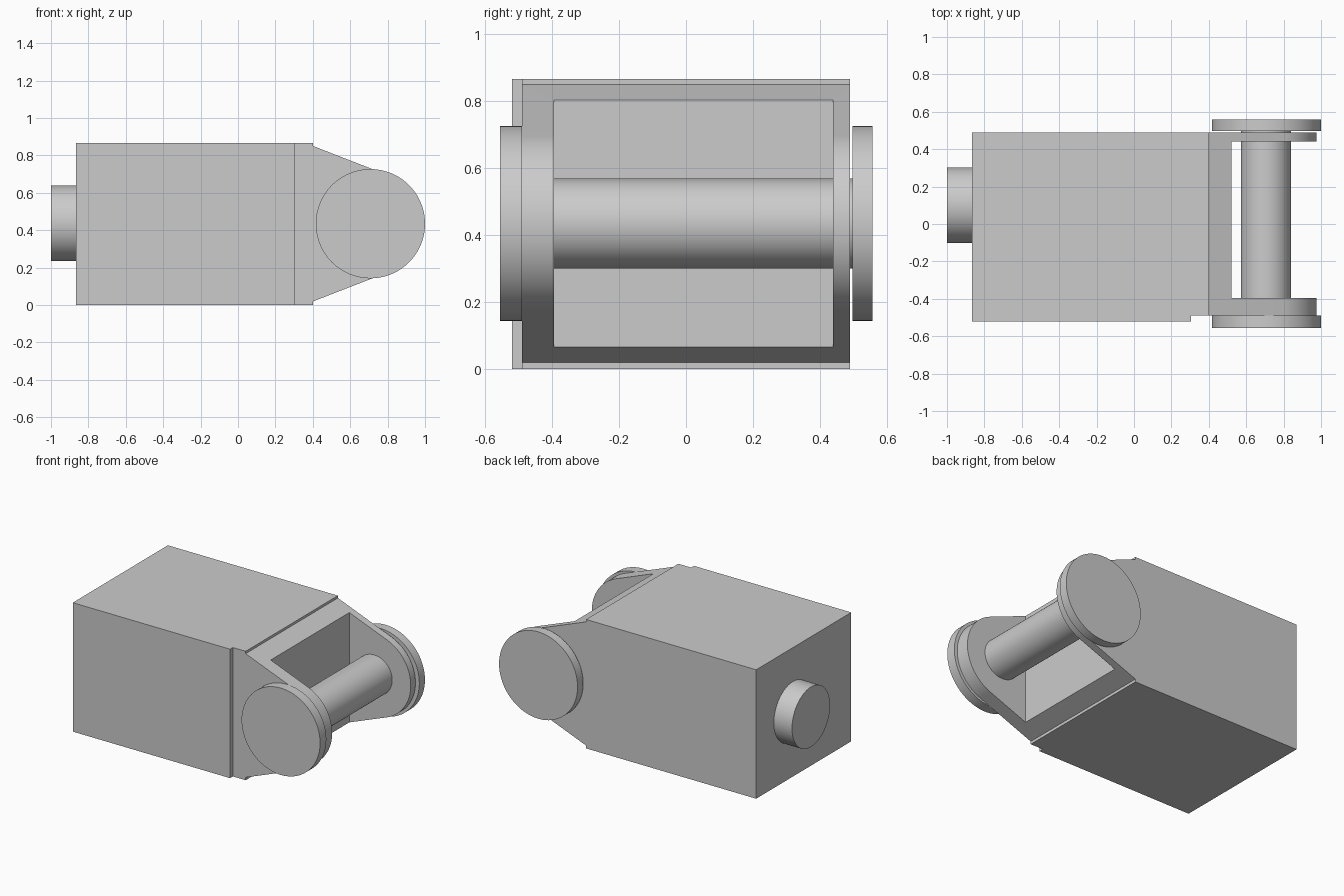
import bpy, bmesh, math
from mathutils import Vector

if "Cube" in bpy.data.objects:
    bpy.data.objects.remove(bpy.data.objects["Cube"])

AX, AZ = 0.705, 0.435  # hinge axis position in x and z


def prism(name, points, offset):
    """Extrude a closed outline of 3D points along an offset vector."""
    bm = bmesh.new()
    face = bm.faces.new([bm.verts.new(p) for p in points])
    ext = bmesh.ops.extrude_face_region(bm, geom=[face], use_keep_orig=True)
    verts = [g for g in ext["geom"] if isinstance(g, bmesh.types.BMVert)]
    bmesh.ops.translate(bm, verts=verts, vec=Vector(offset))
    bmesh.ops.recalc_face_normals(bm, faces=bm.faces)
    mesh = bpy.data.meshes.new(name)
    bm.to_mesh(mesh)
    bm.free()
    obj = bpy.data.objects.new(name, mesh)
    bpy.context.collection.objects.link(obj)
    return obj


def smooth(obj):
    bpy.ops.object.select_all(action='DESELECT')
    obj.select_set(True)
    bpy.context.view_layer.objects.active = obj
    bpy.ops.object.shade_smooth_by_angle(angle=math.radians(30))


def cylinder(name, radius, start, end):
    """Round bar between two points."""
    a, b = Vector(start), Vector(end)
    bpy.ops.mesh.primitive_cylinder_add(
        vertices=96, radius=radius, depth=(b - a).length, location=(a + b) / 2,
        rotation=(b - a).to_track_quat('Z', 'Y').to_euler())
    obj = bpy.context.object
    obj.name = name
    smooth(obj)
    return obj


# Main block with a stepped-in neck on the front side
outline = [(-0.865, -0.52), (0.305, -0.52), (0.305, -0.49),
           (0.40, -0.49), (0.40, 0.49), (-0.865, 0.49)]
prism("body_block", [(x, y, 0) for x, y in outline], (0, 0, 0.867))

# Fork: tapered side profile ending in a tangent arc
cx, r, half = 0.697, 0.28, 0.416
dx = cx - 0.40
tangent = math.atan2(half, -dx) - math.acos(r / math.hypot(dx, half))
steps = 48
profile = [(0.40, -0.49, AZ + half)]
for i in range(steps + 1):
    a = tangent * (1 - 2 * i / steps)
    profile.append((cx + r * math.cos(a), -0.49, AZ + r * math.sin(a)))
profile.append((0.40, -0.49, AZ - half))
fork = prism("fork_bracket", profile, (0, 0.98, 0))

# Opening between the fork arms
cutter = prism("fork_opening_cutter",
               [(0.52, -0.395, -0.2), (1.2, -0.395, -0.2),
                (1.2, 0.44, -0.2), (0.52, 0.44, -0.2)], (0, 0, 1.4))
cutter.hide_render = True
cut = fork.modifiers.new("opening", 'BOOLEAN')
cut.operation = 'DIFFERENCE'
cut.solver = 'EXACT'
cut.object = cutter
bpy.context.view_layer.objects.active = fork
bpy.ops.object.modifier_apply(modifier=cut.name)
bpy.data.objects.remove(cutter)
smooth(fork)

# Hinge pin and its end discs
cylinder("hinge_pin", 0.134, (AX, -0.495, AZ), (AX, 0.505, AZ))
for name, y0, y1 in (("front_disc", -0.556, -0.49), ("back_disc", 0.498, 0.558)):
    cylinder(name, 0.292, (0.708, y0, AZ), (0.708, y1, AZ))

# Round stub on the rear end
cylinder("rear_stub", 0.202, (-1.0, 0.10, 0.437), (-0.86, 0.10, 0.437))
